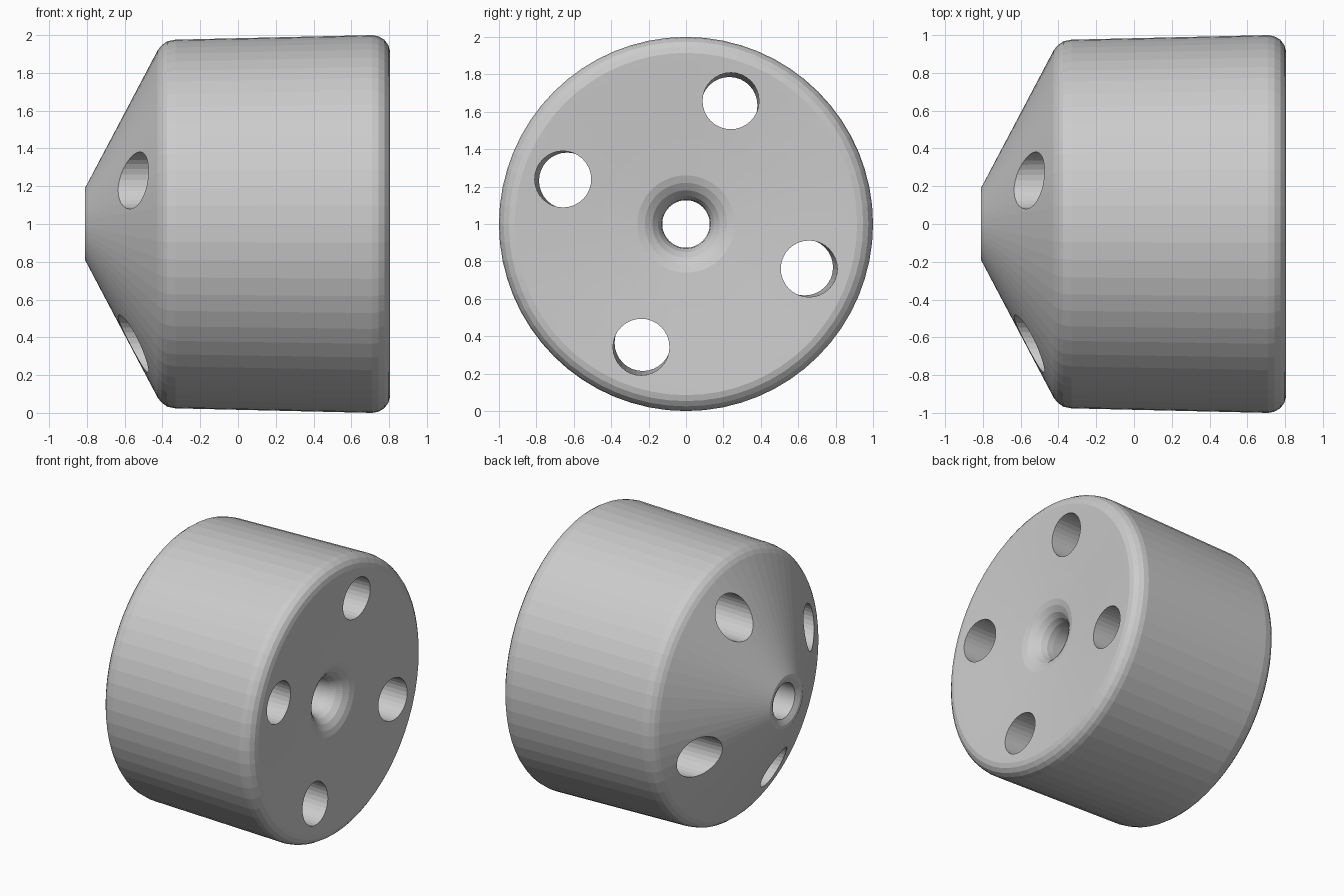
import bpy, bmesh
from math import cos, sin, pi, radians
from mathutils import Vector, Matrix

if "Cube" in bpy.data.objects:
    bpy.data.objects.remove(bpy.data.objects["Cube"])

SEG = 64

# closed (x, radius) cross-section, revolved about the horizontal axis at z = 1
profile = [
    (-0.79, 0.127), (-0.80, 0.145), (-0.81, 0.165), (-0.81, 0.19),    # nose
    (-0.425, 0.92), (-0.405, 0.945), (-0.375, 0.967), (-0.33, 0.976), # cone, shoulder
    (0.71, 1.0), (0.745, 0.993), (0.775, 0.975), (0.796, 0.947),      # body, rounded rim
    (0.805, 0.915), (0.802, 0.87), (0.787, 0.67), (0.770, 0.45),      # dished face
    (0.758, 0.26), (0.745, 0.22), (0.72, 0.18), (0.685, 0.15),
    (0.645, 0.132), (0.60, 0.127),                                    # flared centre bore
]


def mesh_object(name, bm):
    bmesh.ops.recalc_face_normals(bm, faces=bm.faces)
    mesh = bpy.data.meshes.new(name)
    bm.to_mesh(mesh)
    bm.free()
    obj = bpy.data.objects.new(name, mesh)
    bpy.context.collection.objects.link(obj)
    return obj


# main body
bm = bmesh.new()
rings = []
for i in range(SEG):
    a = 2 * pi * i / SEG
    rings.append([bm.verts.new((x, r * cos(a), 1 + r * sin(a))) for x, r in profile])
n = len(profile)
for i in range(SEG):
    p, q = rings[i], rings[(i + 1) % SEG]
    for j in range(n):
        k = (j + 1) % n
        bm.faces.new((p[j], p[k], q[k], q[j]))
body = mesh_object("drilled_body", bm)

# four through holes, leaning slightly toward the axis at the nose
bm = bmesh.new()
for i in range(4):
    a = radians(70 + 90 * i)
    out = Vector((0, cos(a), sin(a)))
    start = Vector((-1.2, 0, 1)) + out * 0.662
    end = Vector((1.2, 0, 1)) + out * 0.708
    d = end - start
    turn = Vector((0, 0, 1)).rotation_difference(d).to_matrix().to_4x4()
    bmesh.ops.create_cone(bm, cap_ends=True, segments=32, radius1=0.151,
                          radius2=0.151, depth=d.length,
                          matrix=Matrix.Translation((start + end) / 2) @ turn)
cutter = mesh_object("hole_cutter", bm)
cutter.hide_render = True
cutter.hide_set(True)

cut = body.modifiers.new("holes", 'BOOLEAN')
cut.operation = 'DIFFERENCE'
cut.solver = 'EXACT'
cut.object = cutter

# apply the cut and remove the helper
bpy.context.view_layer.objects.active = body
body.select_set(True)
bpy.ops.object.modifier_apply(modifier="holes")
bpy.data.objects.remove(cutter)
